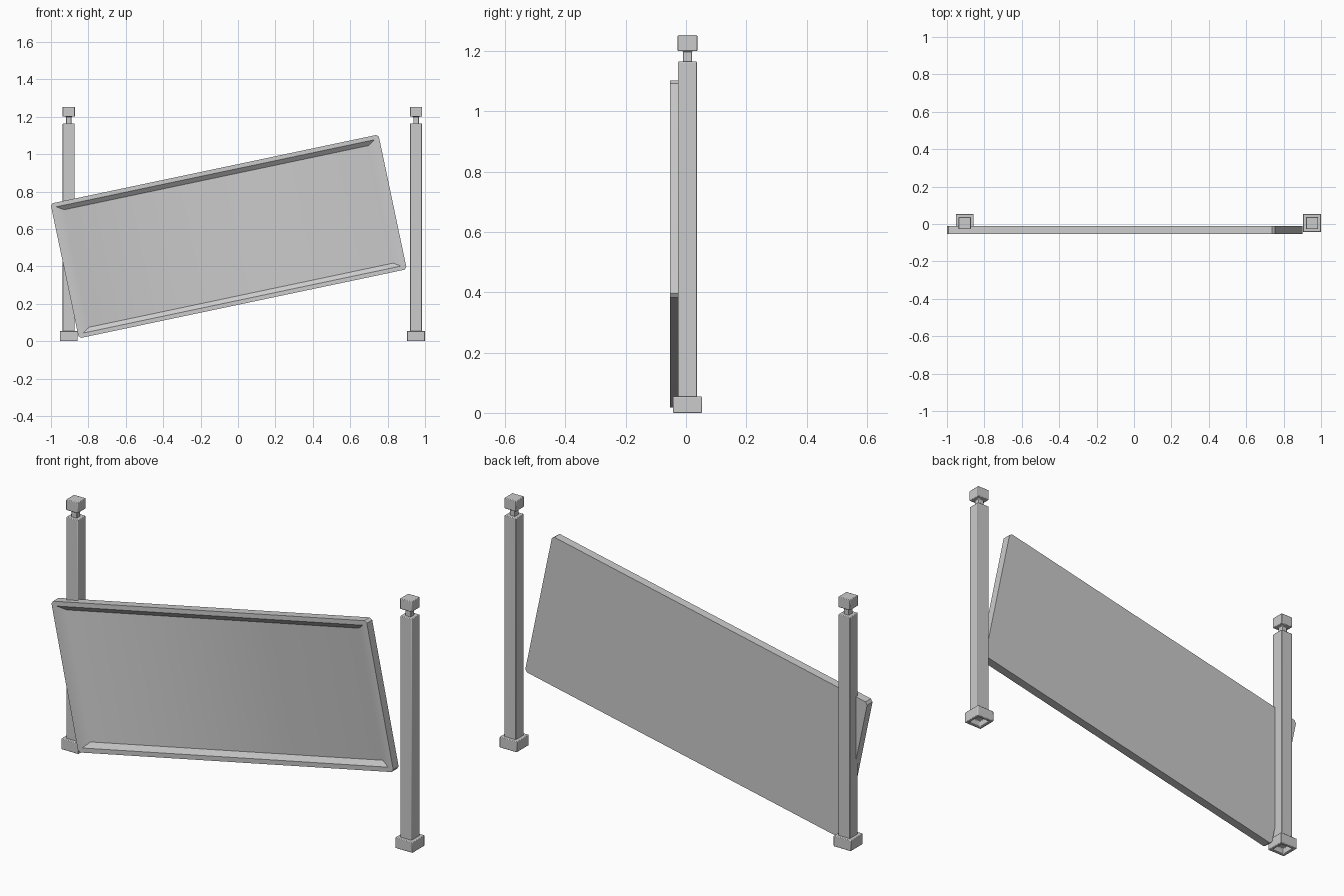
import bpy, bmesh, math
from mathutils import Matrix

if "Cube" in bpy.data.objects:
    bpy.data.objects.remove(bpy.data.objects["Cube"])


def finish(name, bm, bevel):
    bmesh.ops.recalc_face_normals(bm, faces=bm.faces)
    me = bpy.data.meshes.new(name)
    bm.to_mesh(me)
    bm.free()
    ob = bpy.data.objects.new(name, me)
    bpy.context.collection.objects.link(ob)
    if bevel:
        m = ob.modifiers.new("bevel", 'BEVEL')
        m.width = bevel
        m.segments = 2
        m.limit_method = 'ANGLE'
    bpy.ops.object.select_all(action='DESELECT')
    ob.select_set(True)
    bpy.context.view_layer.objects.active = ob
    bpy.ops.object.shade_smooth_by_angle(angle=math.radians(30))
    return ob


def loft(rings):
    """Bridge successive rectangles given as lists of corners, capping both ends."""
    bm = bmesh.new()
    loops = [[bm.verts.new(p) for p in ring] for ring in rings]
    n = len(loops[0])
    for a, b in zip(loops, loops[1:]):
        for i in range(n):
            j = (i + 1) % n
            bm.faces.new((a[i], a[j], b[j], b[i]))
    bm.faces.new(loops[0][::-1])
    bm.faces.new(loops[-1])
    return bm


def square_profile(profile):
    return loft([[(sx * r, sy * r, z) for sx, sy in ((-1, -1), (1, -1), (1, 1), (-1, 1))]
                 for r, z in profile])


# Posts: hollow-bottomed foot, shaft, and capped neck
parts = {
    "foot": [(0.033, 0.03), (0.033, 0.0), (0.048, 0.0), (0.048, 0.054)],
    "shaft": [(0.032, 0.03), (0.032, 1.165)],
    "cap": [(0.015, 1.15), (0.015, 1.2), (0.0325, 1.2), (0.0325, 1.253)],
}
for side, x in (("left", -0.905), ("right", 0.952)):
    for part, profile in parts.items():
        ob = finish(f"{side}_post_{part}", square_profile(profile), 0.003)
        ob.location = (x, 0.005, 0)


# Tilted panel: outer slab with a sloped recess in the front
def rect(hx, hz, y, c=0.012):
    # rectangle with slightly clipped corners
    return [(-hx + c, y, -hz), (hx - c, y, -hz), (hx, y, -hz + c), (hx, y, hz - c),
            (hx - c, y, hz), (-hx + c, y, hz), (-hx, y, hz - c), (-hx, y, -hz + c)]


hx, hz, t = 0.896, 0.368, 0.0215
bm = loft([rect(hx, hz, t), rect(hx, hz, -t)])
# front rim and recess are cut from the front face
front = min(bm.faces, key=lambda f: f.calc_center_median().y)
bm.faces.remove(front)
bm.verts.ensure_lookup_table()
outer = list(bm.verts)[8:16]


def corners(ix, iz, y):
    return [bm.verts.new(p) for p in ((-ix, y, -iz), (ix, y, -iz), (ix, y, iz), (-ix, y, iz))]


rim = corners(hx - 0.027, hz - 0.023, -t)
floor = corners(hx - 0.065, hz - 0.047, -t + 0.02)
# outer corner pairs: each rim corner serves two outer vertices
pair = [(7, 0), (1, 2), (3, 4), (5, 6)]
for i in range(4):
    j = (i + 1) % 4
    bm.faces.new((outer[pair[i][0]], outer[pair[i][1]], rim[i]))
    bm.faces.new((outer[pair[i][1]], outer[pair[j][0]], rim[j], rim[i]))
    bm.faces.new((rim[i], rim[j], floor[j], floor[i]))
bm.faces.new(floor)
panel = finish("tilted_panel", bm, 0)
panel.matrix_world = (Matrix.Translation((-0.05, -0.0315, 0.56))
                      @ Matrix.Rotation(math.radians(-11.9), 4, 'Y'))
